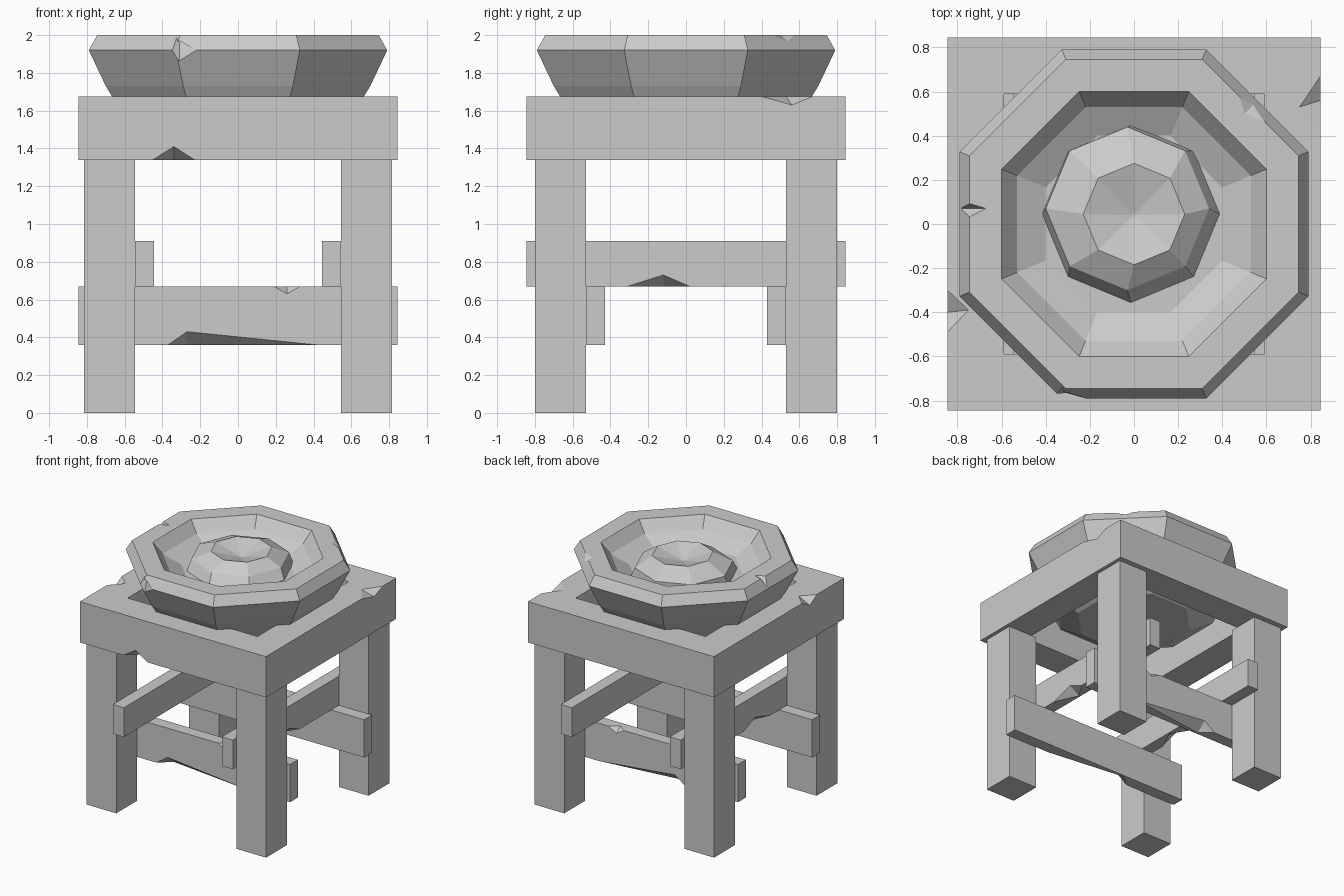
import bpy, bmesh
from math import pi, cos, sin
from mathutils import Vector

if "Cube" in bpy.data.objects:
    bpy.data.objects.remove(bpy.data.objects["Cube"], do_unlink=True)

stone = bpy.data.materials.new("plain grey")
stone.use_nodes = True
grey = (0.6, 0.6, 0.6, 1)
stone.diffuse_color = grey
stone.node_tree.nodes["Principled BSDF"].inputs["Base Color"].default_value = grey


def finish(bm, name):
    bmesh.ops.recalc_face_normals(bm, faces=bm.faces)
    mesh = bpy.data.meshes.new(name)
    bm.to_mesh(mesh)
    bm.free()
    mesh.materials.append(stone)
    obj = bpy.data.objects.new(name, mesh)
    bpy.context.collection.objects.link(obj)
    return obj


def box(name, low, high):
    bm = bmesh.new()
    bmesh.ops.create_cube(bm, size=1)
    low, high = Vector(low), Vector(high)
    for v in bm.verts:
        v.co = (low + high) / 2 + v.co * (high - low)
    return finish(bm, name)


def loft(name, rings, turn, sides=8):
    """Join polygon rings given as (radius, height, x, y) and cap both ends."""
    bm = bmesh.new()
    loops = []
    for r, z, x, y in rings:
        angles = [2 * pi * (i + turn) / sides for i in range(sides)]
        loops.append([bm.verts.new((x + r * cos(a), y + r * sin(a), z)) for a in angles])
    for a, b in zip(loops, loops[1:]):
        for i in range(sides):
            j = (i + 1) % sides
            bm.faces.new((a[i], a[j], b[j], b[i]))
    bm.faces.new(loops[0])
    bm.faces.new(loops[-1])
    return finish(bm, name)


def cut(obj, cutter):
    mod = obj.modifiers.new("cut", "BOOLEAN")
    mod.operation = "DIFFERENCE"
    mod.solver = "EXACT"
    mod.object = cutter
    bpy.context.view_layer.update()
    graph = bpy.context.evaluated_depsgraph_get()
    mesh = bpy.data.meshes.new_from_object(obj.evaluated_get(graph))
    obj.modifiers.clear()
    obj.data = mesh
    bpy.data.objects.remove(cutter, do_unlink=True)


def chip(obj, start, end, *inner):
    """Knock a notch out of the edge running from start to end."""
    start, end = Vector(start), Vector(end)
    middle = (start + end) / 2
    inner = [Vector(p) for p in inner]
    outer = middle - sum((p - middle for p in inner), Vector()) * 0.3
    bm = bmesh.new()
    for p in [start, end, outer] + inner:
        bm.verts.new(p)
    bmesh.ops.convex_hull(bm, input=bm.verts)
    cut(obj, finish(bm, "notch"))


# Square frame with an open middle
E, LOW, TOP = 0.845, 1.34, 1.675
frame = box("table_frame", (-E, -E, LOW), (E, E, TOP))
cut(frame, box("opening", (-0.59, -0.59, 1), (0.59, 0.59, 2)))
chip(frame, (-0.45, -E, LOW), (-0.23, -E, LOW), (-0.34, -E, 1.41), (-0.34, -0.75, LOW))
chip(frame, (0.72, -E, TOP), (E, -0.74, TOP), (E, -E, 1.61))
chip(frame, (E, 0.4, TOP), (E, 0.67, TOP), (E, 0.56, 1.63), (0.75, 0.53, TOP))
chip(frame, (-E, -0.49, TOP), (-E, -0.3, TOP), (-E, -0.4, 1.62), (-0.75, -0.39, TOP))

# Four legs, and stretchers along their inner sides
for sx, side in ((1, "left"), (-1, "right")):
    for sy, end in ((-1, "front"), (1, "back")):
        box(f"{end}_{side}_leg", (min(sx * 0.545, sx * 0.815), min(sy * 0.53, sy * 0.8), 0),
            (max(sx * 0.545, sx * 0.815), max(sy * 0.53, sy * 0.8), LOW))
for s, end, side in ((-1, "front", "right"), (1, "back", "left")):
    low = box(f"{end}_stretcher", (-E, s * 0.48 - 0.05, 0.36), (E, s * 0.48 + 0.05, 0.67))
    high = box(f"{side}_stretcher", (s * 0.495 - 0.05, -E, 0.67), (s * 0.495 + 0.05, E, 0.91))
    # Worn edges
    y, x = s * 0.53, s * 0.545
    chip(low, (-0.37, y, 0.36), (0.42, y, 0.36), (-0.27, y, 0.43), (-0.27, y * 0.84, 0.36))
    chip(low, (0.19, y, 0.67), (0.33, y, 0.67), (0.26, y, 0.63), (0.26, y * 0.9, 0.67))
    chip(high, (x, -0.31, 0.67), (x, 0.02, 0.67), (x, -0.12, 0.73), (x * 0.84, -0.12, 0.67))

# Eight-sided stone basin: underside, wall, rim, hollow
K = 1 / cos(pi / 8)
profile = [(0.42, 1.45), (0.59, 1.55), (0.7, 1.73), (0.79, 1.92), (0.745, 2),
           (0.6, 2), (0.53, 1.91), (0.4, 1.84)]
basin = loft("basin", [(r * K, z, 0, 0) for r, z in profile], 0.5)
chip(basin, (-0.39, -0.79, 1.92), (-0.22, -0.79, 1.92), (-0.31, -0.77, 1.84), (-0.31, -0.73, 2))
chip(basin, (-0.77, 0.02, 2), (-0.77, 0.1, 2), (-0.78, 0.07, 1.93), (-0.67, 0.07, 2))
chip(basin, (0.48, 0.58, 2), (0.6, 0.46, 2), (0.56, 0.56, 1.95), (0.5, 0.5, 2))

# Lopsided mound with a shallow cup
mound = [(0.41, 1.82, -0.01, 0.04), (0.37, 1.92, -0.03, 0.07), (0.23, 1.99, 0, 0.045),
         (0.01, 1.93, 0, 0.04)]
loft("centre_mound", mound, 0)
